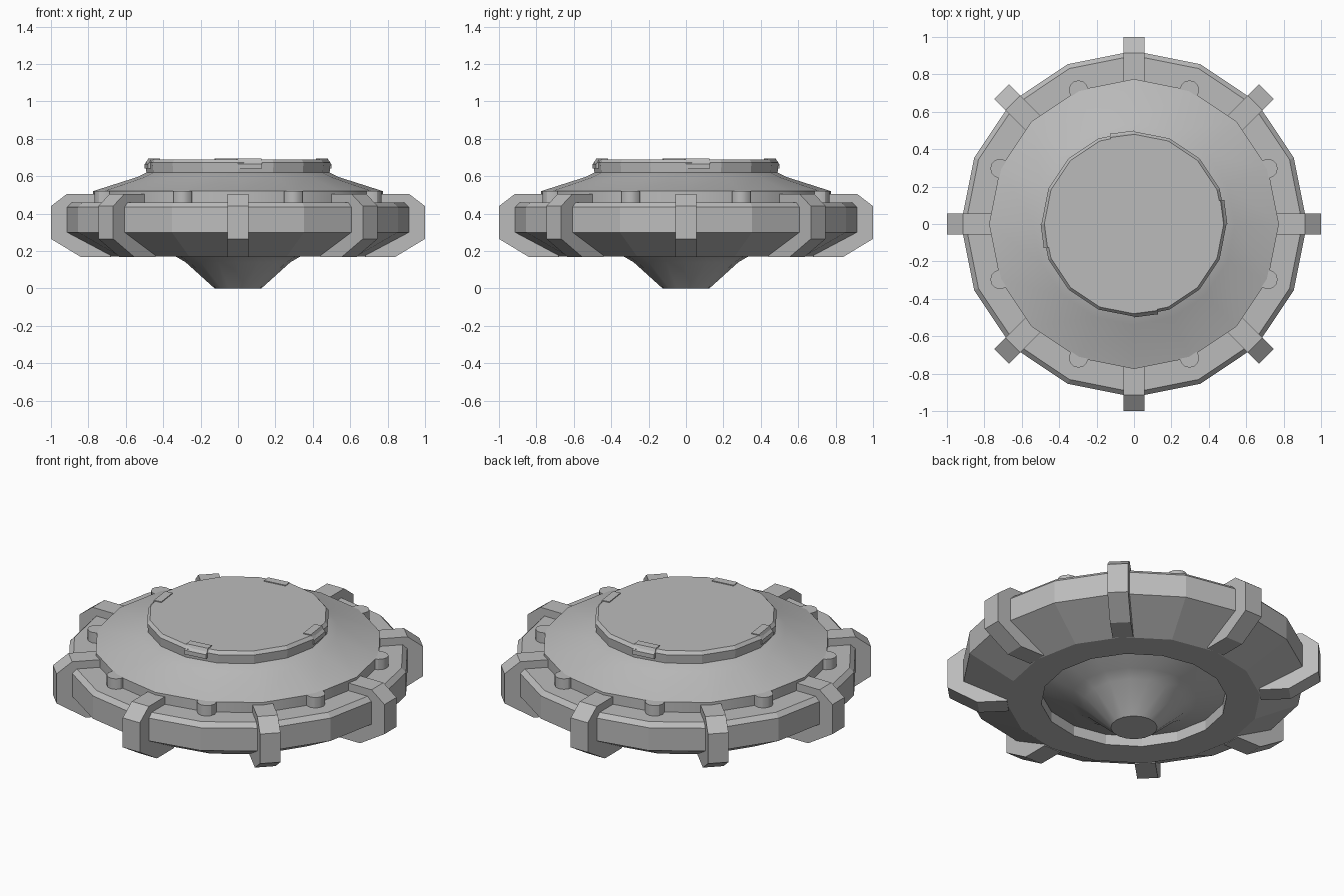
import bpy, bmesh, math
from mathutils import Matrix

if "Cube" in bpy.data.objects:
    bpy.data.objects.remove(bpy.data.objects["Cube"], do_unlink=True)

SIDES = 16
TAU = math.tau

grey = bpy.data.materials.new("hull_grey")
grey.use_nodes = True
grey.diffuse_color = (0.5, 0.5, 0.5, 1)
grey.node_tree.nodes["Principled BSDF"].inputs["Base Color"].default_value = (0.5, 0.5, 0.5, 1)


def finish(bm, name, smooth=False):
    bmesh.ops.recalc_face_normals(bm, faces=bm.faces)
    mesh = bpy.data.meshes.new(name)
    bm.to_mesh(mesh)
    bm.free()
    mesh.materials.append(grey)
    obj = bpy.data.objects.new(name, mesh)
    bpy.context.collection.objects.link(obj)
    if smooth:
        bpy.ops.object.select_all(action="DESELECT")
        obj.select_set(True)
        bpy.context.view_layer.objects.active = obj
        bpy.ops.object.shade_smooth_by_angle(angle=math.radians(30))
    return obj


def lathe(name, profile, closed=False, smooth=False):
    """Turn an (r, z) profile about z; open profiles get flat end caps."""
    bm = bmesh.new()
    rings = [[bm.verts.new((r * math.cos(TAU * i / SIDES), r * math.sin(TAU * i / SIDES), z))
              for i in range(SIDES)] for r, z in profile]
    pairs = list(zip(rings, rings[1:]))
    if closed:
        pairs.append((rings[-1], rings[0]))
    else:
        bm.faces.new(rings[0])
        bm.faces.new(rings[-1])
    for a, b in pairs:
        for i in range(SIDES):
            j = (i + 1) % SIDES
            bm.faces.new((a[i], a[j], b[j], b[i]))
    return finish(bm, name, smooth)


def extruded(name, profile, width, angle):
    """Extrude a radial (r, z) outline sideways and turn it to its angle."""
    bm = bmesh.new()
    face = bm.faces.new([bm.verts.new((r, -width / 2, z)) for r, z in profile])
    side = bmesh.ops.extrude_face_region(bm, geom=[face])["geom"]
    verts = [v for v in side if isinstance(v, bmesh.types.BMVert)]
    bmesh.ops.translate(bm, verts=verts, vec=(0, width, 0))
    bmesh.ops.rotate(bm, verts=bm.verts, matrix=Matrix.Rotation(angle, 3, "Z"))
    return finish(bm, name)


# Saucer body with the tapered keel below
lathe("saucer_body", [(0.125, 0), (0.28, 0.14), (0.34, 0.175), (0.55, 0.25), (0.7, 0.35),
                      (0.775, 0.45), (0.775, 0.52), (0.54, 0.595), (0.46, 0.635)], smooth=True)

# Heavy outer ring
lathe("outer_ring", [(0.5, 0.17), (0.68, 0.17), (0.925, 0.3), (0.925, 0.435),
                     (0.9, 0.46), (0.5, 0.46)], closed=True)

# Raised top plate
lathe("top_plate", [(0.49, 0.62), (0.495, 0.672), (0.48, 0.69)])

# Eight clamps around the ring
clamp = [(0.68, 0.168), (0.84, 0.168), (1, 0.265), (1, 0.44), (0.915, 0.505),
         (0.7, 0.505), (0.7, 0.4)]
for i in range(8):
    extruded(f"ring_clamp_{i + 1}", clamp, 0.112, TAU * i / 8)

# Eight round studs on the rim between the clamps
for i in range(8):
    a = TAU * (i + 0.5) / 8
    bm = bmesh.new()
    bmesh.ops.create_cone(bm, cap_ends=True, segments=12, radius1=0.052, radius2=0.052, depth=0.07,
                          matrix=Matrix.Translation((0.775 * math.cos(a), 0.775 * math.sin(a), 0.487)))
    finish(bm, f"rim_stud_{i + 1}", smooth=True)

# Four stepped latches on the top plate
latch = [(0.43, 0.64), (0.495, 0.64), (0.495, 0.665), (0.483, 0.678), (0.475, 0.695), (0.43, 0.695)]
for i in range(4):
    extruded(f"plate_latch_{i + 1}", latch, 0.13, TAU * i / 4 + math.radians(7.5))
